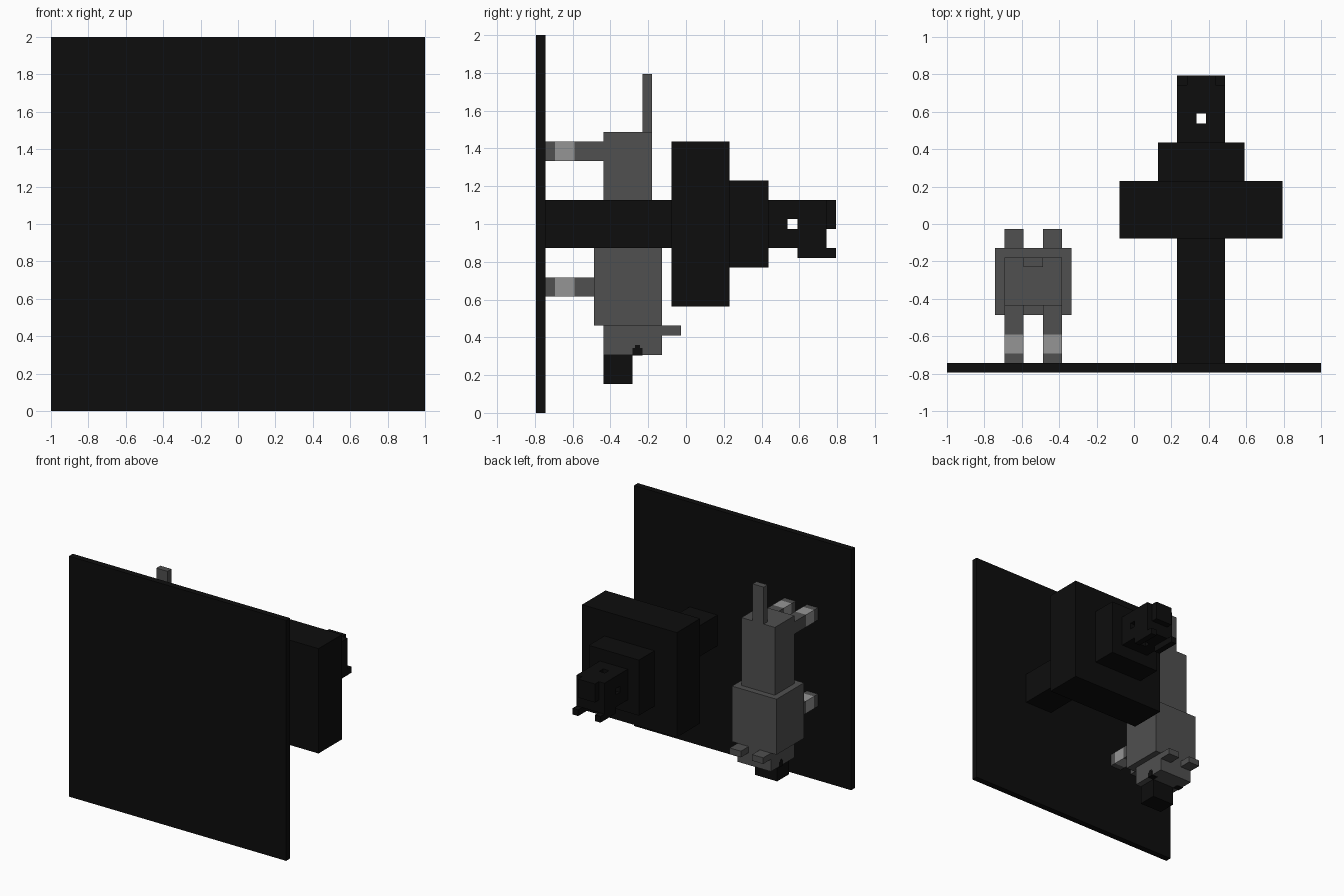
import bpy, bmesh

if "Cube" in bpy.data.objects:
    bpy.data.objects.remove(bpy.data.objects["Cube"])

U = 2 / 39  # one block of the grid


def material(name, r, g, b):
    m = bpy.data.materials.new(name)
    m.diffuse_color = (r, g, b, 1)
    m.use_nodes = True
    m.node_tree.nodes["Principled BSDF"].inputs["Base Color"].default_value = m.diffuse_color
    return m


BLACK = material("black", 0.004, 0.004, 0.004)
GREY = material("dark grey", 0.08, 0.08, 0.08)
LIGHT = material("light grey", 0.30, 0.30, 0.30)


def boxes(name, mat, *items):
    """Join boxes given as (x0, x1, y0, y1, z0, z1) in block units."""
    bm = bmesh.new()
    for x0, x1, y0, y1, z0, z1 in items:
        vs = bmesh.ops.create_cube(bm, size=1)["verts"]
        for v in vs:
            v.co.x = (x1 if v.co.x > 0 else x0) * U - 1
            v.co.y = (y1 if v.co.y > 0 else y0) * U - 15.5 * U
            v.co.z = (z1 if v.co.z > 0 else z0) * U
    me = bpy.data.meshes.new(name)
    bm.to_mesh(me)
    bm.free()
    me.materials.append(mat)
    ob = bpy.data.objects.new(name, me)
    bpy.context.collection.objects.link(ob)
    return ob


# Base plate
boxes("base_plate", BLACK, (0, 39, 0, 1, 0, 39))

# Tree: trunk and two foliage tiers
boxes("trunk", BLACK, (24, 29, 1, 14, 17, 22))
boxes("lower_foliage", BLACK, (18, 35, 14, 20, 11, 28))
boxes("upper_foliage", BLACK, (22, 31, 20, 24, 15, 24))

# Tree top: solid base, four posts around a cross-shaped gap, pronged crown
boxes("tree_top_base", BLACK, (24, 29, 24, 26, 17, 22))
boxes("tree_top_posts", BLACK,
      *[(x, x + 2, 26, 27, z, z + 2) for x in (24, 27) for z in (17, 20)])
boxes("tree_top_crown", BLACK, (24, 29, 27, 30, 17, 22), (25, 28, 30, 31, 19, 22))
boxes("tree_top_prongs", BLACK,
      *[(x, x + 1, 27, 31, 16, 17) for x in (24, 28)])

# Animal: body, mane, head, tail
boxes("body", GREY, (6, 12, 7, 12, 18, 29))
boxes("mane", GREY, (5, 13, 6, 13, 9, 18))
boxes("head", GREY, (6, 12, 7, 13, 6, 9))
boxes("tail", GREY, (8, 10, 11, 12, 29, 35))
boxes("snout", BLACK, (7, 11, 7, 10, 3, 6))
boxes("ears", GREY, *[(x, x + 2, 13, 15, 8, 9) for x in (6, 10)])

# Eyes: thin plates wrapping the corners of the head
T = 0.08
for side, x, xs in (("left", 6, 6 - T), ("right", 11, 12)):
    boxes(side + "_eye", BLACK,
          (x, x + 1, 10, 11, 6 - T, 6),
          (xs, xs + T, 10, 11, 6 - T, 6.7),
          (xs, xs + T, 10.25, 10.75, 6.7, 7))

# Legs with a light band above each paw
for part, z, top in (("front", 12, 6), ("hind", 26, 7)):
    for side, x in (("left", 6), ("right", 10)):
        leg = (x, x + 2)
        boxes(f"{part}_{side}_leg", GREY, (*leg, 4, top, z, z + 2))
        boxes(f"{part}_{side}_band", LIGHT, (*leg, 2, 4, z, z + 2))
        boxes(f"{part}_{side}_paw", GREY, (*leg, 1, 2, z, z + 2))
